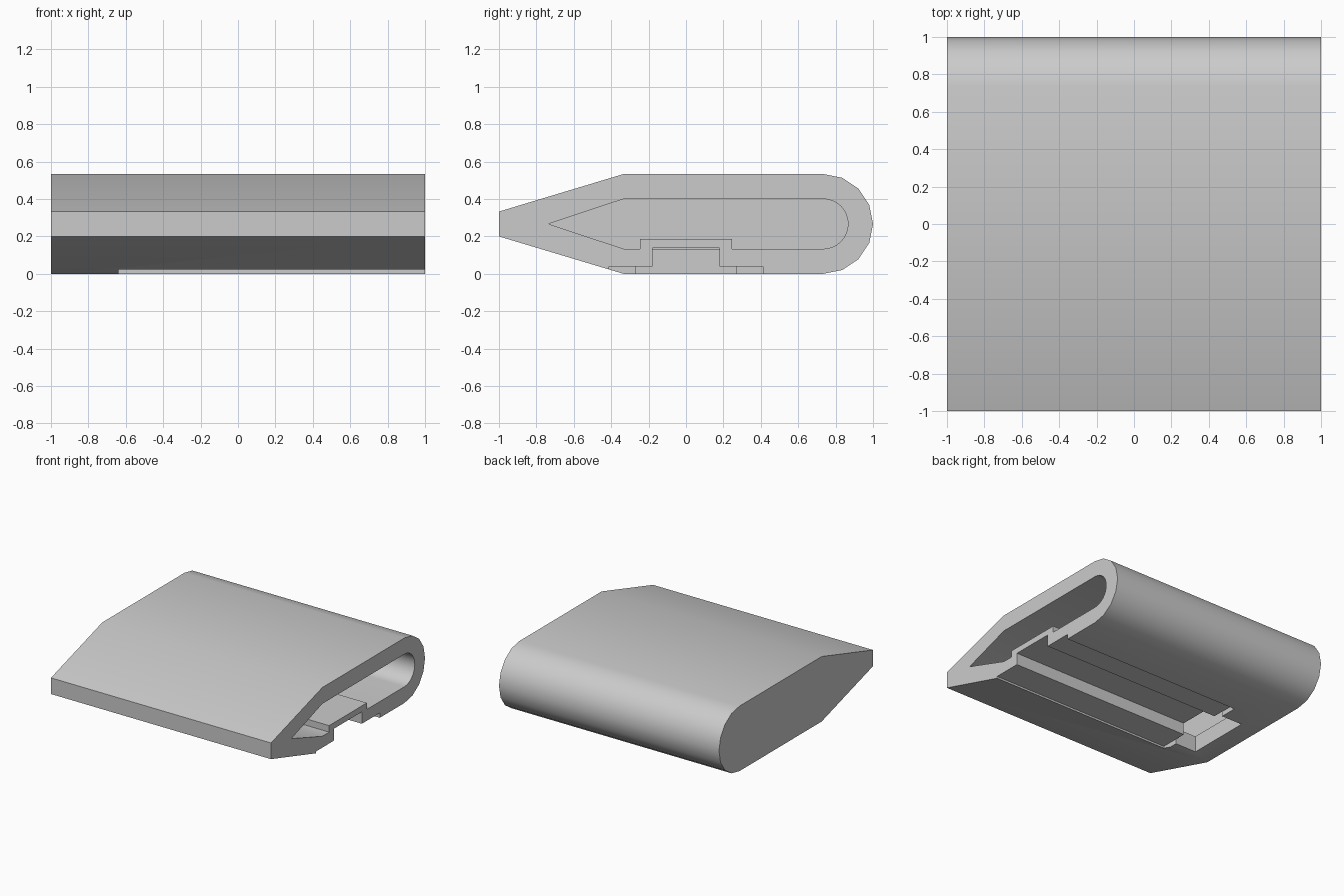
import bpy
import bmesh
from math import sin, cos, pi

cube = bpy.data.objects.get("Cube")
if cube:
    bpy.data.objects.remove(cube, do_unlink=True)

grey = bpy.data.materials.new("light_grey")
grey.use_nodes = True
colour = (0.6, 0.6, 0.6, 1)
grey.diffuse_color = colour
grey.node_tree.nodes["Principled BSDF"].inputs["Base Color"].default_value = colour

MID = 0.267       # height of the centre line
ROUND_Y = 0.733   # centre of the rounded back
SLOPE_Y = -0.333  # where the wedge begins


def prism(name, profile, x0, x1):
    """Extrude a (y, z) profile along x."""
    bm = bmesh.new()
    face = bm.faces.new([bm.verts.new((x0, y, z)) for y, z in profile])
    moved = bmesh.ops.extrude_face_region(bm, geom=[face])["geom"]
    verts = [v for v in moved if isinstance(v, bmesh.types.BMVert)]
    bmesh.ops.translate(bm, verts=verts, vec=(x1 - x0, 0, 0))
    bmesh.ops.recalc_face_normals(bm, faces=bm.faces)
    mesh = bpy.data.meshes.new(name)
    bm.to_mesh(mesh)
    bm.free()
    mesh.materials.append(grey)
    obj = bpy.data.objects.new(name, mesh)
    bpy.context.collection.objects.link(obj)
    return obj


def teardrop(radius, steps, nose, notch=()):
    """Rounded back, flat top and bottom, tapered front."""
    arc = [(ROUND_Y + radius * sin(pi * i / steps), MID + radius * cos(pi * i / steps))
           for i in range(steps + 1)]
    return [(SLOPE_Y, MID + radius)] + arc + list(notch) + [(SLOPE_Y, MID - radius)] + nose


def box(half, z0, z1):
    return [(-half, z0), (half, z0), (half, z1), (-half, z1)]


def cut(target, cutter):
    cutter.hide_render = True
    mod = target.modifiers.new("cut", 'BOOLEAN')
    mod.operation = 'DIFFERENCE'
    mod.solver = 'EXACT'
    mod.object = cutter
    bpy.context.view_layer.objects.active = target
    bpy.ops.object.modifier_apply(modifier=mod.name)
    bpy.data.objects.remove(cutter, do_unlink=True)


# Solid outer shell with a blunt front edge
shell = prism("shell", teardrop(MID, 8, [(-1, 0.2), (-1, 0.333)]), -1, 1)

# Hollow inside, with a raised floor strip over the rail channel
inner = 0.1335
floor = MID - inner
tip = [(-0.735, MID)]
strip = [(0.245, floor), (0.245, 0.187), (-0.245, 0.187), (-0.245, floor)]
cut(shell, prism("cavity_cutter", teardrop(inner, 16, tip, strip), -0.64, 1.2))
cut(shell, prism("cavity_end_cutter", teardrop(inner, 16, tip), -0.87, -0.64))

# Stepped rail channel underneath, open at one end
rail = [(-0.413, -0.1), (0.413, -0.1), (0.413, 0.04), (0.18, 0.04),
        (0.18, 0.138), (-0.18, 0.138), (-0.18, 0.04), (-0.413, 0.04)]
cut(shell, prism("rail_cutter", rail, -0.64, 1.2))

# Opening at the channel end that breaks through into the hollow
cut(shell, prism("opening_cutter", box(0.27, -0.1, 0.2), -0.83, -0.64))

bpy.ops.object.select_all(action='DESELECT')
shell.select_set(True)
bpy.context.view_layer.objects.active = shell
bpy.ops.object.shade_smooth_by_angle()
